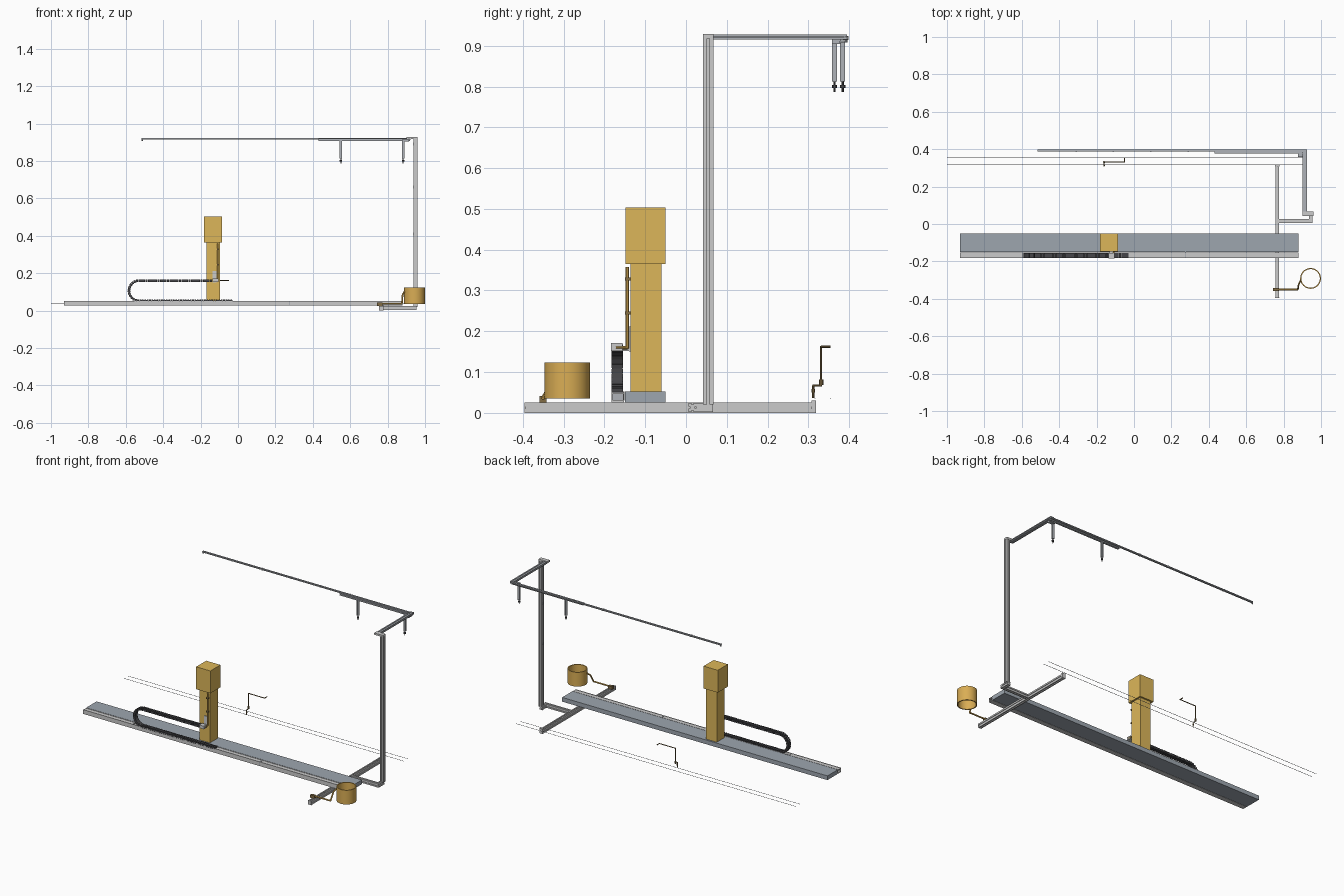
import bpy, bmesh, math
from mathutils import Vector, Matrix

if "Cube" in bpy.data.objects:
    bpy.data.objects.remove(bpy.data.objects["Cube"])


def mat(name, c):
    m = bpy.data.materials.new(name)
    m.diffuse_color = (*c, 1)
    m.use_nodes = True
    m.node_tree.nodes["Principled BSDF"].inputs["Base Color"].default_value = m.diffuse_color
    return m


LIGHT = mat("light_metal", (0.60, 0.61, 0.62))
BLUE = mat("blue_grey_metal", (0.34, 0.38, 0.43))
STEEL = mat("mid_metal", (0.43, 0.45, 0.48))
GOLD = mat("yellow_paint", (0.72, 0.47, 0.10))
BRASS = mat("brass", (0.70, 0.42, 0.09))
BRONZE = mat("dark_bronze", (0.22, 0.15, 0.06))
DARK = mat("dark_plastic", (0.06, 0.06, 0.065))


def finish(name, bm, m, smooth=False):
    bmesh.ops.recalc_face_normals(bm, faces=bm.faces)
    me = bpy.data.meshes.new(name)
    bm.to_mesh(me)
    bm.free()
    ob = bpy.data.objects.new(name, me)
    bpy.context.collection.objects.link(ob)
    me.materials.append(m)
    if smooth:
        bpy.ops.object.select_all(action='DESELECT')
        ob.select_set(True)
        bpy.context.view_layer.objects.active = ob
        bpy.ops.object.shade_smooth_by_angle()
    return ob


def add_box(bm, lo, hi, rot=None):
    lo, hi = Vector(lo), Vector(hi)
    mx = Matrix.Translation((lo + hi) / 2)
    if rot:
        mx = mx @ rot
    bmesh.ops.create_cube(bm, size=1, matrix=mx @ Matrix.Diagonal((*(hi - lo), 1)))


def box(name, lo, hi, m):
    bm = bmesh.new()
    add_box(bm, lo, hi)
    return finish(name, bm, m)


def extrude(name, pts, place, m):
    """Closed 2D outline; place(u, v, end) gives the 3D point at each end."""
    bm = bmesh.new()
    a = [bm.verts.new(place(u, v, 0)) for u, v in pts]
    b = [bm.verts.new(place(u, v, 1)) for u, v in pts]
    n = len(pts)
    for i in range(n):
        bm.faces.new((a[i], a[(i + 1) % n], b[(i + 1) % n], b[i]))
    bm.faces.new(a)
    bm.faces.new(b)
    return finish(name, bm, m)


def slotted(name, lo, hi, axis, m):
    """Slotted framing bar filling the given box, running along one axis."""
    i, j = [k for k in range(3) if k != axis]
    w, h = hi[i] - lo[i], hi[j] - lo[j]
    side = [(-.5, -.5), (-.12, -.5), (-.12, -.32), (.12, -.32), (.12, -.5)]
    pts = []
    for _ in range(4):
        pts += side
        side = [(-v, u) for u, v in side]

    def place(u, v, end):
        p = [0, 0, 0]
        p[axis] = (lo, hi)[end][axis]
        p[i] = (lo[i] + hi[i]) / 2 + u * w
        p[j] = (lo[j] + hi[j]) / 2 + v * h
        return p
    return extrude(name, pts, place, m)


def rod(name, path, r, m, seg=10):
    bm = bmesh.new()
    for p, q in zip(path, path[1:]):
        p, q = Vector(p), Vector(q)
        d = q - p
        mx = Matrix.Translation((p + q) / 2) @ d.to_track_quat('Z', 'Y').to_matrix().to_4x4()
        bmesh.ops.create_cone(bm, cap_ends=True, segments=seg, radius1=r, radius2=r,
                              depth=d.length, matrix=mx)
    for p in path[1:-1]:
        bmesh.ops.create_uvsphere(bm, u_segments=seg, v_segments=6, radius=r,
                                  matrix=Matrix.Translation(p))
    return finish(name, bm, m, True)


# Base rail and cable tray
box("base_rail", (-.93, -.15, .026), (.88, -.05, .052), BLUE)
tray = [(-.182, .026), (-.152, .026), (-.152, .052), (-.154, .052),
        (-.154, .032), (-.180, .032), (-.180, .052), (-.182, .052)]
extrude("cable_tray", tray, lambda u, v, e: ((-.93, .88)[e], u, v), LIGHT)
box("tray_cover", (-.03, -.180, .046), (.88, -.154, .050), LIGHT)
box("tray_cover_left", (-.93, -.180, .046), (-.595, -.154, .050), LIGHT)
box("tray_joint", (.272, -.1825, .030), (.278, -.151, .0525), STEEL)

# Column with head
box("column", (-.168, -.136, .050), (-.096, -.060, .366), GOLD)
box("column_head", (-.182, -.148, .365), (-.085, -.050, .503), GOLD)
box("carriage_plate", (-.135, -.140, .150), (-.115, -.134, .212), LIGHT)
box("chain_bracket", (-.135, -.184, .152), (-.104, -.156, .171), LIGHT)
box("chain_bracket_arm", (-.130, -.158, .152), (-.112, -.134, .158), LIGHT)
rod("column_pipe", [(-.107, -.172, .160), (-.107, -.144, .160), (-.107, -.144, .358)],
    .0042, BRASS)
for k, z in enumerate((.245, .328)):
    box(f"pipe_clamp_{k}", (-.113, -.150, z - .004), (-.101, -.134, z + .004), BRONZE)

# Drag chain: links laid along the lower run, bend and upper run
bm = bmesh.new()
R, CX, CZ = .054, -.529, .106
x_low, x_top = -.03, -.125
l1, l2, l3 = x_low - CX, math.pi * R, x_top - CX
n = 84
total = l1 + l2 + l3
for i in range(n):
    s = (i + .5) * total / n
    if s < l1:
        x, z, a = x_low - s, CZ - R, 0
    elif s < l1 + l2:
        t = (s - l1) / R
        x, z, a = CX - R * math.sin(t), CZ - R * math.cos(t), t
    else:
        x, z, a = CX + s - l1 - l2, CZ + R, 0
    rot = Matrix.Rotation(a, 4, 'Y')
    for hx, y0, y1, hz in ((.0058, -.181, -.156, .0058), (.0045, -.182, -.155, .0072)):
        add_box(bm, (x - hx, y0, z - hz), (x + hx, y1, z + hz), rot)
finish("drag_chain", bm, DARK)

# Cross beam, side foot and post
slotted("cross_beam", (.756, -.395, 0), (.776, .318, .025), 1, LIGHT)
box("beam_end_front", (.755, -.396, 0), (.777, -.392, .025), LIGHT)
box("beam_end_back", (.755, .308, 0), (.777, .319, .030), LIGHT)
slotted("side_foot", (.776, .006, .002), (.955, .026, .024), 0, LIGHT)
slotted("foot_return", (.935, .024, .002), (.955, .066, .024), 1, LIGHT)
slotted("tall_post", (.938, .042, .020), (.960, .067, .928), 2, LIGHT)
for k, z in enumerate((.41, .66, .89)):
    box(f"post_clip_{k}", (.935, .050, z - .008), (.939, .059, z + .008), STEEL)

# Overhead arms
box("post_cap", (.900, .042, .918), (.960, .067, .929), LIGHT)
slotted("cross_arm", (.902, .050, .915), (.924, .395, .928), 1, STEEL)
slotted("long_arm", (.430, .376, .907), (.920, .389, .920), 0, STEEL)
slotted("thin_arm", (-.515, .387, .915), (.924, .397, .923), 0, STEEL)
rod("thin_arm_tip", [(-.512, .392, .922), (-.512, .392, .908)], .004, STEEL)
for k in range(5):
    x = -.31 + k * .2
    box(f"thin_arm_clip_{k}", (x - .004, .386, .914), (x + .004, .398, .924), STEEL)

# Hanging posts with foot tips
for k, (x, y) in enumerate(((.55, .384), (.883, .364))):
    slotted(f"hanger_{k}", (x - .006, y - .006, .812), (x + .006, y + .006, .908), 2, STEEL)
    rod(f"hanger_pin_{k}", [(x, y, .814), (x, y, .786)], .0028, DARK)
    rod(f"hanger_disc_{k}", [(x, y, .804), (x, y, .796)], .0065, DARK, 12)
box("hanger_link", (.877, .358, .904), (.915, .380, .916), STEEL)

# Open round tub on a bent arm
bm = bmesh.new()
N = 48
rings = [[bm.verts.new((.944 + r * math.cos(2 * math.pi * i / N),
                        -.291 + r * math.sin(2 * math.pi * i / N), z)) for i in range(N)]
         for r, z in ((.0555, .035), (.0555, .123), (.0495, .123), (.0495, .035))]
for k in range(4):
    p, q = rings[k], rings[(k + 1) % 4]
    for i in range(N):
        j = (i + 1) % N
        bm.faces.new((p[i], p[j], q[j], q[i]))
finish("round_tub", bm, BRASS, True)
rod("tub_arm", [(.745, -.350, .037), (.876, -.350, .037), (.880, -.325, .085),
                (.892, -.300, .105)], .0045, BRASS)
box("tub_arm_clamp", (.744, -.359, .024), (.772, -.342, .042), BRONZE)

# Guide wires and crank at the back
for k, y in enumerate((.316, .354)):
    rod(f"guide_wire_{k}", [(-1, y, .036), (.91, y, .036)], .0012, STEEL, 6)
rod("crank", [(-.160, .312, .036), (-.160, .312, .067), (-.160, .331, .067),
              (-.160, .331, .162), (-.050, .331, .162), (-.050, .354, .162)], .0026, BRONZE)
rod("crank_clamp", [(-.160, .331, .068), (-.160, .331, .082)], .0055, BRONZE, 12)
rod("crank_foot", [(-.160, .312, .050), (-.160, .312, .058)], .0045, BRONZE)
